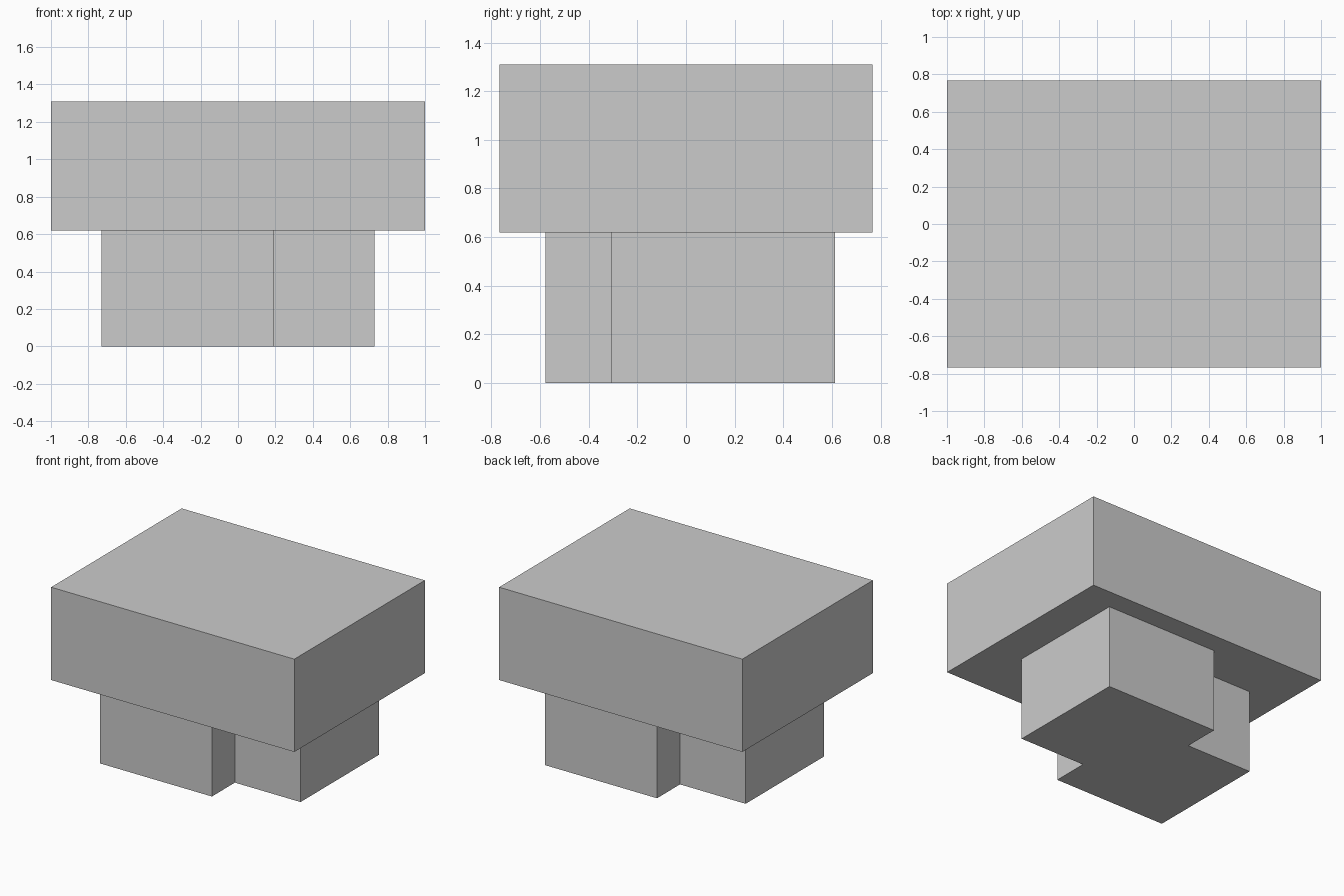
import bpy
import bmesh

if "Cube" in bpy.data.objects:
    bpy.data.objects.remove(bpy.data.objects["Cube"])

# One flat grey for the whole model
grey = bpy.data.materials.new("light_grey")
grey.diffuse_color = (0.6, 0.6, 0.6, 1.0)
grey.use_nodes = True
grey.node_tree.nodes["Principled BSDF"].inputs["Base Color"].default_value = grey.diffuse_color


def prism(name, outline, z0, z1):
    """Extrude a counter-clockwise floor outline from z0 to z1."""
    bm = bmesh.new()
    base = bm.faces.new([bm.verts.new((x, y, z0)) for x, y in outline])
    top = bmesh.ops.extrude_face_region(bm, geom=[base], use_keep_orig=True)
    verts = [v for v in top["geom"] if isinstance(v, bmesh.types.BMVert)]
    bmesh.ops.translate(bm, verts=verts, vec=(0, 0, z1 - z0))
    bmesh.ops.recalc_face_normals(bm, faces=bm.faces)
    mesh = bpy.data.meshes.new(name)
    bm.to_mesh(mesh)
    bm.free()
    mesh.materials.append(grey)
    obj = bpy.data.objects.new(name, mesh)
    bpy.context.collection.objects.link(obj)
    return obj


# Stepped base: half the outline, repeated by a half turn about its centre
CENTRE_Y = 0.017
half = [(-0.73, -0.595), (0.19, -0.595), (0.19, -0.325), (0.73, -0.325)]
outline = half + [(-x, -y) for x, y in half]
prism("stepped_base", [(x, y + CENTRE_Y) for x, y in outline], 0.0, 0.62)

# Overhanging rectangular upper block
W, D = 1.0, 0.767
prism("upper_block", [(-W, -D), (W, -D), (W, D), (-W, D)], 0.62, 1.31)
